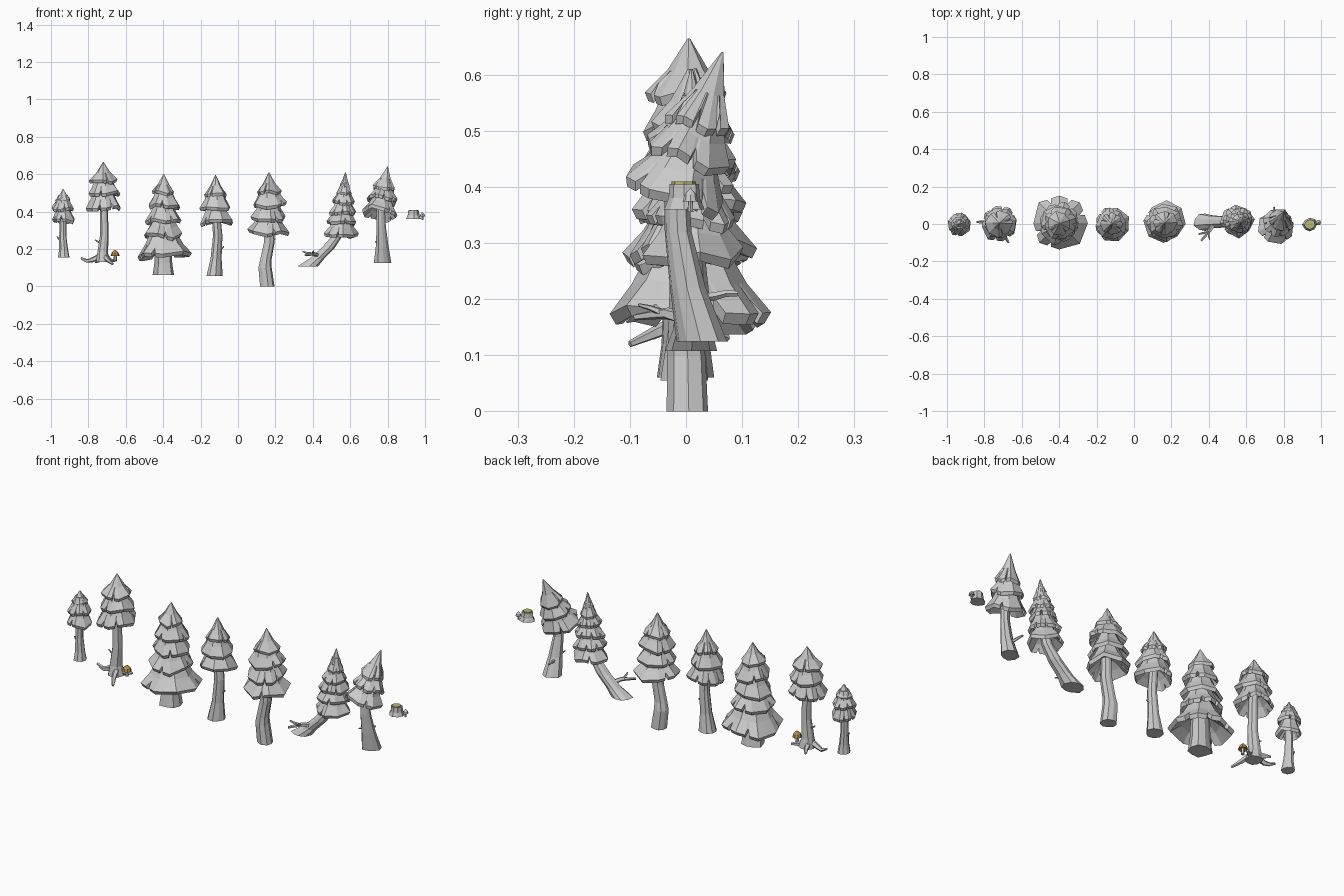
import bpy, math, random
from mathutils import Vector

if "Cube" in bpy.data.objects:
    bpy.data.objects.remove(bpy.data.objects["Cube"])
random.seed(4)
U = random.uniform


def mesh_object(name, verts, faces, colour=None):
    me = bpy.data.meshes.new(name)
    me.from_pydata([tuple(v) for v in verts], [], faces)
    me.update()
    ob = bpy.data.objects.new(name, me)
    bpy.context.collection.objects.link(ob)
    if colour:
        mat = bpy.data.materials.new(name + "_colour")
        mat.diffuse_color = colour
        mat.use_nodes = True
        mat.node_tree.nodes["Principled BSDF"].inputs["Base Color"].default_value = mat.diffuse_color
        me.materials.append(mat)
    return ob


def loft(name, rings, colour=None):
    """Skin a list of equal-length rings and cap both ends."""
    n = len(rings[0])
    verts = [v for r in rings for v in r]
    faces = [list(range(n))[::-1],
             [(len(rings) - 1) * n + i for i in range(n)]]
    for k in range(len(rings) - 1):
        for i in range(n):
            j = (i + 1) % n
            faces.append((k * n + i, k * n + j, (k + 1) * n + j, (k + 1) * n + i))
    return mesh_object(name, verts, faces, colour)


def trunk(name, stations, n=9):
    """Fluted trunk with horizontal rings (x, y, z, radius)."""
    flute = [U(0.86, 1.1) for _ in range(n)]
    rings = []
    for x, y, z, r in stations:
        rings.append([(x + r * flute[i] * math.cos(i * math.tau / n),
                       y + r * flute[i] * math.sin(i * math.tau / n), z)
                      for i in range(n)])
    return loft(name, rings)


def twig(name, pts, r0, r1, n=5):
    """Tapered tube following a path."""
    pts = [Vector(p) for p in pts]
    rings = []
    for k, p in enumerate(pts):
        d = (pts[min(k + 1, len(pts) - 1)] - pts[max(k - 1, 0)]).normalized()
        u = d.orthogonal().normalized() if abs(d.z) > 0.9 else d.cross(Vector((0, 0, 1))).normalized()
        v = d.cross(u)
        r = r0 + (r1 - r0) * k / (len(pts) - 1)
        rings.append([p + u * r * math.cos(i * math.tau / n) + v * r * math.sin(i * math.tau / n)
                      for i in range(n)])
    return loft(name, rings)


def crown(name, base, apex, tiers, sides=8):
    """Stacked hollow skirts with thick, notched rims; tiers = (height on axis, radius)."""
    base, apex = Vector(base), Vector(apex)
    axis = apex - base
    length = axis.length
    axis.normalize()
    ux = Vector((1, 0, 0))
    ux = (ux - axis * ux.dot(axis)).normalized()
    uy = axis.cross(ux)
    for k, (h, R) in enumerate(tiers):
        last = k == len(tiers) - 1
        top = length if last else tiers[k + 1][0] + 0.025
        H = top - h
        turn = U(0, 1)
        scale = [U(0.88, 1.06) for _ in range(sides)]
        drop = [U(-0.1, 0.1) * R * 1.4 for _ in range(sides)]
        notched = [U(0, 1) < 0.55 for _ in range(sides)]
        neck = 0.002 if last else 0.42 * R

        def ring(r, z, jit, cut):
            corners = []
            for i in range(sides):
                a = turn + i * math.tau / sides
                rr = r * (1 + (scale[i] - 1) * jit)
                corners.append(Vector((rr * math.cos(a), rr * math.sin(a), z + drop[i] * jit)))
            out = []
            for i in range(sides):
                a, b = corners[i], corners[(i + 1) % sides]
                for f in (0, 0.4, 0.5, 0.6):
                    p = a.lerp(b, f)
                    if f == 0.5 and notched[i]:
                        p = Vector((p.x * (1 - 0.18 * cut), p.y * (1 - 0.18 * cut), p.z + 0.22 * H * cut))
                    out.append(base + ux * p.x + uy * p.y + axis * p.z)
            return out
        thick = 0.012 + 0.05 * R
        loft(f"{name}_tier_{k + 1}", [
            ring(0.25 * R, h + 0.42 * H, 0, 0),
            ring(0.6 * R, h + 0.16 * H, 0.4, 0),
            ring(0.92 * R, h - thick, 1, 1),
            ring(R, h, 1, 1),
            ring(neck + (R - neck) * 0.48, h + 0.42 * H, 0.5, 0),
            ring(neck, top, 0, 0)])


def mushroom(name, x, y, z, h, r, colour=None):
    trunk(name + "_stem", [(x, y, z, r * .4), (x, y, z + h * .6, r * .3)], 6)
    rings = [[(x + q * math.cos(i * math.tau / 8), y + q * math.sin(i * math.tau / 8), z + h * t)
              for i in range(8)] for q, t in ((r * .3, .55), (r, .45), (r * .75, .75), (r * .1, 1))]
    loft(name + "_cap", rings, colour)


# Small far-left tree
trunk("small_trunk", [(-.932, 0, .155, .034), (-.933, 0, .2, .026), (-.937, 0, .27, .021), (-.935, 0, .4, .018)])
crown("small_crown", (-.935, 0, .34), (-.935, 0, .52), [(.015, .065), (.08, .06), (.125, .042)])
twig("small_twig", [(-.935, 0, .24), (-.96, 0, .255), (-.967, 0, .268)], .006, .003)

# Rooted tree with mushroom
trunk("rooted_trunk", [(-.722, 0, .13, .043), (-.725, 0, .18, .031), (-.715, 0, .28, .025), (-.72, 0, .48, .022)])
crown("rooted_crown", (-.72, .005, .4), (-.72, .005, .665), [(.03, .105), (.105, .09), (.165, .075)])
for i, path in enumerate([
        [(-.73, 0, .165), (-.785, 0, .14), (-.81, .01, .137), (-.84, .01, .152)],
        [(-.71, 0, .16), (-.68, .02, .138), (-.65, .04, .14)],
        [(-.715, 0, .165), (-.695, -.055, .14), (-.67, -.1, .12)],
        [(-.73, 0, .16), (-.745, .05, .14), (-.76, .075, .13)]]):
    twig(f"root_{i + 1}", path, .017, .006)
twig("rooted_twig", [(-.72, 0, .225), (-.75, 0, .24), (-.765, 0, .25)], .006, .003)
mushroom("brown_mushroom", -.657, 0, .138, .058, .024, (.45, .26, .04, 1))

# Broad tree
trunk("broad_trunk", [(-.4, 0, .06, .056), (-.4, 0, .12, .047), (-.4, 0, .3, .04)])
crown("broad_crown", (-.4, .005, .14), (-.397, .003, .6),
      [(.035, .15), (.135, .115), (.215, .1), (.295, .09), (.365, .065)])

# Middle tree
trunk("middle_trunk", [(-.128, 0, .055, .043), (-.119, 0, .15, .029), (-.11, 0, .27, .025), (-.12, 0, .4, .022)])
crown("middle_crown", (-.12, 0, .31), (-.12, 0, .595), [(.035, .098), (.12, .085), (.185, .062)])
twig("middle_twig", [(-.115, 0, .185), (-.09, 0, .2), (-.075, 0, .215)], .006, .003)

# Bent tree
trunk("bent_trunk", [(.155, .005, 0, .038), (.143, .003, .1, .035), (.147, 0, .14, .03),
                     (.165, 0, .23, .028), (.168, 0, .36, .024)])
crown("bent_crown", (.165, .01, .26), (.165, .005, .61), [(.035, .112), (.11, .1), (.18, .094), (.25, .066)])
twig("bent_twig", [(.155, 0, .225), (.185, -.005, .25), (.2, -.01, .255)], .007, .003)

# Leaning tree
trunk("leaning_trunk", [(.373, .01, .108, .052), (.42, .012, .148, .038), (.48, .012, .205, .034),
                        (.53, .012, .27, .026), (.555, .012, .36, .02)])
crown("leaning_crown", (.55, .015, .255), (.575, .01, .61),
      [(.03, .09), (.09, .083), (.145, .075), (.2, .062), (.245, .043), (.285, .028)])
twig("leaning_branch", [(.43, 0, .165), (.405, -.035, .175), (.385, -.06, .172), (.36, -.09, .168)], .013, .006)
twig("leaning_branch_fork", [(.395, -.045, .175), (.365, -.05, .18), (.345, -.055, .188)], .008, .004)
twig("leaning_branch_spur", [(.4, -.04, .175), (.4, -.065, .185), (.405, -.085, .19)], .007, .003)

# Tilted tree
trunk("tilted_trunk", [(.772, .026, .125, .045), (.77, .002, .22, .032), (.765, -.015, .32, .024), (.762, -.02, .46, .02)])
crown("tilted_crown", (.755, -.025, .37), (.8, .065, .64), [(.03, .1), (.1, .085), (.16, .063)])
twig("tilted_branch", [(.765, .02, .2), (.755, .05, .205), (.75, .07, .21), (.748, .092, .21)], .009, .005)
twig("tilted_twig", [(.765, 0, .22), (.74, -.01, .235), (.735, -.03, .24)], .006, .003)

# Stump with mossy top and small mushroom
trunk("stump", [(.94, -.004, .36, .04), (.94, -.004, .38, .031), (.94, -.004, .405, .029)], 8)
loft("stump_top", [[(.94 + .022 * math.cos(i * math.tau / 8), -.004 + .022 * math.sin(i * math.tau / 8), z)
                    for i in range(8)] for z in (.402, .41)], (.5, .5, .12, 1))
mushroom("grey_mushroom", .986, .008, .355, .042, .014)
